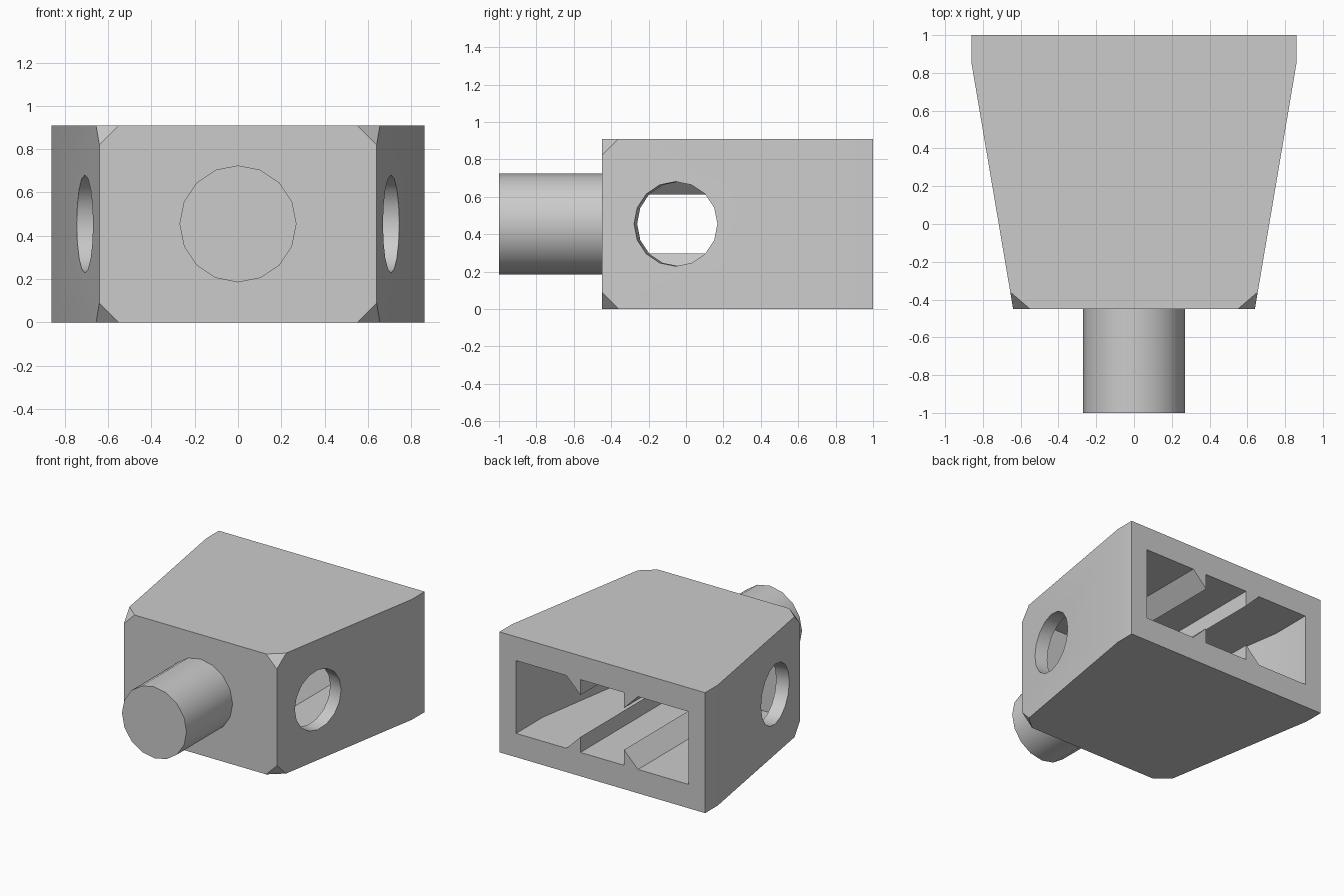
import bpy, bmesh, math
from mathutils import Vector, Matrix

cube = bpy.data.objects.get("Cube")
if cube:
    bpy.data.objects.remove(cube)

HEIGHT, FRONT, BACK, MID = 0.91, -0.45, 1.0, 0.455
FRONT_HALF, BACK_HALF, BEND = 0.64, 0.86, 0.85
TAPER = math.atan2(BACK_HALF - FRONT_HALF, BEND - FRONT)

grey = bpy.data.materials.new("light_grey")
grey.use_nodes = True
grey.diffuse_color = (0.6, 0.6, 0.6, 1)
grey.node_tree.nodes["Principled BSDF"].inputs["Base Color"].default_value = grey.diffuse_color


def make_object(name, bm):
    bmesh.ops.recalc_face_normals(bm, faces=bm.faces)
    mesh = bpy.data.meshes.new(name)
    bm.to_mesh(mesh)
    bm.free()
    mesh.materials.append(grey)
    obj = bpy.data.objects.new(name, mesh)
    bpy.context.collection.objects.link(obj)
    return obj


def prism(points, direction):
    """Extrude a closed profile of 3D points along a vector."""
    bm = bmesh.new()
    face = bm.faces.new([bm.verts.new(p) for p in points])
    new = bmesh.ops.extrude_face_region(bm, geom=[face])["geom"]
    bmesh.ops.translate(bm, verts=[v for v in new if isinstance(v, bmesh.types.BMVert)], vec=direction)
    return bm


def mirrored_plan(half, z):
    return [(x, y, z) for x, y in half] + [(-x, y, z) for x, y in reversed(half)]


def cylinder(radius, length, matrix):
    bm = bmesh.new()
    bmesh.ops.create_cone(bm, cap_ends=True, segments=16, radius1=radius,
                          radius2=radius, depth=length, matrix=matrix)
    return bm


def subtract(target, cutter):
    """Cut one object from another and discard the cutter."""
    cutter.hide_render = True
    mod = target.modifiers.new("cut", "BOOLEAN")
    mod.operation, mod.solver, mod.object = "DIFFERENCE", "EXACT", cutter
    bpy.context.view_layer.objects.active = target
    bpy.ops.object.modifier_apply(modifier=mod.name)
    bpy.data.objects.remove(cutter)


def shade(obj):
    bpy.ops.object.select_all(action="DESELECT")
    obj.select_set(True)
    bpy.context.view_layer.objects.active = obj
    bpy.ops.object.shade_smooth_by_angle(angle=math.radians(30))


# Tapered housing with its four front corners cut off
bm = prism(mirrored_plan([(FRONT_HALF, FRONT), (BACK_HALF, BEND), (BACK_HALF, BACK)], 0), (0, 0, HEIGHT))
cut = 0.09
for side in (-1, 1):
    for z, up in ((0, 1), (HEIGHT, -1)):
        a = Vector((side * (FRONT_HALF - cut), FRONT, z))
        b = Vector((side * FRONT_HALF, FRONT, z + up * cut))
        c = Vector((side * (FRONT_HALF + cut * math.tan(TAPER)), FRONT + cut, z))
        normal = (b - a).cross(c - a).normalized()
        if normal.dot(Vector((side * FRONT_HALF, FRONT, z)) - a) < 0:
            normal.negate()
        res = bmesh.ops.bisect_plane(bm, geom=bm.verts[:] + bm.edges[:] + bm.faces[:],
                                     plane_co=a, plane_no=normal, clear_outer=True)
        edges = [e for e in res["geom_cut"] if isinstance(e, bmesh.types.BMEdge)]
        bmesh.ops.edgeloop_fill(bm, edges=edges)
body = make_object("housing", bm)

# Cavity open at the back, leaving wedge-shaped guide rails on floor and ceiling
floor, ceiling, inner_front = 0.18, 0.73, -0.27
cavity = make_object("cavity_cutter", prism(
    mirrored_plan([(0.57, inner_front), (0.72, 0.68), (0.72, BACK + 0.1)], floor), (0, 0, ceiling - floor)))
rail_x, rail_z, reach = 0.182, 0.297, 0.23
for side in (-1, 1):
    for up in (-1, 1):
        tip = MID + up * (MID - rail_z)
        profile = [(side * rail_x, -0.4, tip),
                   (side * rail_x, -0.4, tip + up * reach),
                   (side * (rail_x + reach), -0.4, tip + up * reach)]
        subtract(cavity, make_object("rail_cutter", prism(profile, (0, 1.6, 0))))
subtract(body, cavity)

# Round hole square to each sloping side wall
hole_y = -0.055
hole_x = FRONT_HALF + (hole_y - FRONT) * math.tan(TAPER)
for side in (-1, 1):
    axis = Vector((side * math.cos(TAPER), -math.sin(TAPER), 0))
    turn = axis.to_track_quat("Z", "Y").to_matrix().to_4x4()
    place = Matrix.Translation((side * hole_x, hole_y, MID)) @ turn
    subtract(body, make_object("hole_cutter", cylinder(0.226, 0.4, place)))
shade(body)

# Round peg on the front
peg_length = 1 + FRONT
peg = make_object("peg", cylinder(0.27, peg_length, Matrix.Translation(
    (0, FRONT - peg_length / 2, MID)) @ Matrix.Rotation(math.pi / 2, 4, "X")))
shade(peg)
